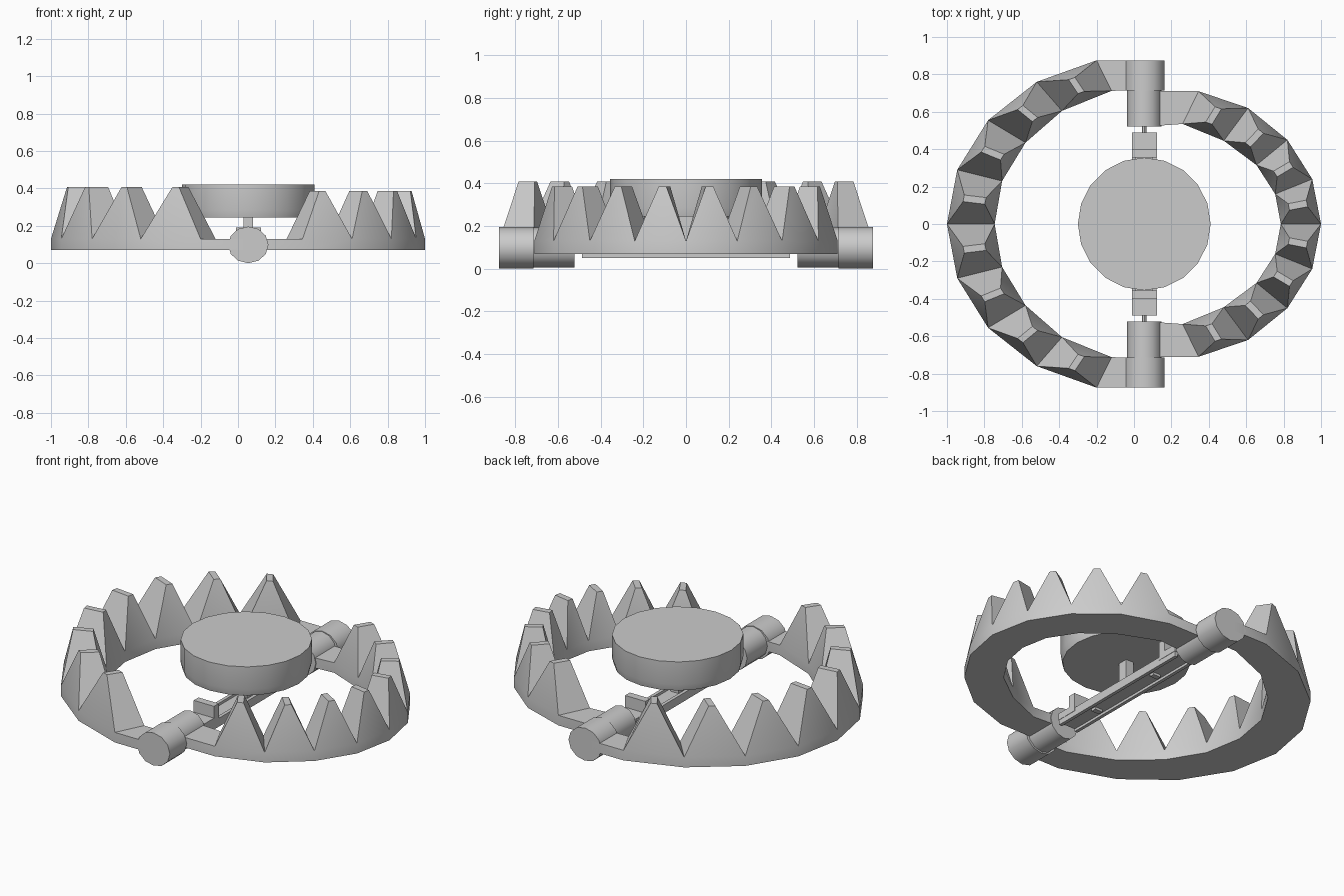
import bpy, math
from mathutils import Vector

if "Cube" in bpy.data.objects:
    bpy.data.objects.remove(bpy.data.objects["Cube"])

CX = 0.055  # hinge line


def make(name, verts, faces, angle=40):
    me = bpy.data.meshes.new(name)
    me.from_pydata([tuple(v) for v in verts], [], faces)
    ob = bpy.data.objects.new(name, me)
    bpy.context.collection.objects.link(ob)
    bpy.ops.object.select_all(action='DESELECT')
    ob.select_set(True)
    bpy.context.view_layer.objects.active = ob
    bpy.ops.object.mode_set(mode='EDIT')
    bpy.ops.mesh.select_all(action='SELECT')
    bpy.ops.mesh.normals_make_consistent(inside=False)
    bpy.ops.object.mode_set(mode='OBJECT')
    bpy.ops.object.shade_smooth_by_angle(angle=math.radians(angle))
    return ob


def box(name, x0, x1, y0, y1, z0, z1):
    v = [(x, y, z) for x in (x0, x1) for y in (y0, y1) for z in (z0, z1)]
    f = [(0, 1, 3, 2), (4, 6, 7, 5), (0, 4, 5, 1), (2, 3, 7, 6), (0, 2, 6, 4), (1, 5, 7, 3)]
    return make(name, v, f)


def lathe(name, profile, n, axis, centre):
    """Solid of revolution; profile is (radius, offset along axis)."""
    v, f = [], []
    for r, h in profile:
        for i in range(n):
            a = 2 * math.pi * i / n
            c, s = r * math.cos(a), r * math.sin(a)
            p = (c, s, h) if axis == 'Z' else (c, h, s)
            v.append(Vector(p) + Vector(centre))
    for k in range(len(profile) - 1):
        for i in range(n):
            j = (i + 1) % n
            f.append((k * n + i, k * n + j, (k + 1) * n + j, (k + 1) * n + i))
    f += [tuple(range(n)), tuple(range((len(profile) - 1) * n, len(profile) * n))]
    return make(name, v, f)


def jaw(name, outer, inner, peak, z0=0.07, z1=0.13):
    """Half ring whose segments rise into teeth; the end segments are plain arms."""
    full = lambda pts: [(x, -y) for x, y in reversed(pts[1:])] + list(pts)
    o, i = full(outer), full(inner)
    v, f = [], []
    for (ox, oy), (ix, iy) in zip(o, i):
        v += [Vector((ox, oy, z0)), Vector((ox, oy, z1)), Vector((ix, iy, z1)), Vector((ix, iy, z0))]
    n = len(o)
    for k in range(n - 1):
        a, b = 4 * k, 4 * k + 4
        f += [(a, a + 1, b + 1, b), (a + 2, a + 3, b + 3, b + 2), (a + 3, a, b, b + 3)]
        if k in (0, n - 2):
            f.append((a + 1, a + 2, b + 2, b + 1))
            continue
        # tooth: short radial ridge above the middle of the segment
        mo, mi = (v[a + 1] + v[b + 1]) / 2, (v[a + 2] + v[b + 2]) / 2
        t = (v[b + 1] - v[a + 1]).normalized() * 0.018
        p, q = mo.lerp(mi, 0.25), mo.lerp(mi, 0.72)
        p.z = q.z = peak
        s = len(v)
        v += [p - t, p + t, q + t, q - t]
        f += [(a + 1, b + 1, s + 1, s), (b + 1, b + 2, s + 2, s + 1),
              (b + 2, a + 2, s + 3, s + 2), (a + 2, a + 1, s, s + 3), (s, s + 1, s + 2, s + 3)]
    e = 4 * (n - 1)
    f += [(0, 1, 2, 3), (e, e + 1, e + 2, e + 3)]
    return make(name, v, f, 45)


# Toothed jaws
jaw("left_jaw",
    [(-1, 0), (-.945, .29), (-.78, .555), (-.52, .76), (-.2, .875), (.03, .875)],
    [(-.745, 0), (-.705, .23), (-.58, .435), (-.385, .605), (-.12, .712), (.03, .715)], 0.408)
jaw("right_jaw",
    [(1, 0), (.953, .24), (.82, .45), (.61, .62), (.345, .71), (.08, .71)],
    [(.785, 0), (.755, .16), (.655, .315), (.48, .445), (.26, .535), (.08, .522)], 0.385)

# Hinge knuckles, pins and spring clips on both sides
for side, s in (("front", -1), ("back", 1)):
    lathe(side + "_outer_knuckle", [(.108, s * .715), (.108, s * .875)], 12, 'Y', (CX, 0, .098)).scale.z = 1
    lathe(side + "_inner_knuckle", [(.093, s * .522), (.093, s * .713)], 12, 'Y', (CX, 0, .1))
    lathe(side + "_pin", [(.012, s * .46), (.012, s * .6)], 8, 'Y', (CX, 0, .1))
    ya, yb = sorted((s * .40, s * .49))
    box(side + "_clip_pad", -.012, .122, ya, yb, .08, .12)
    ya, yb = sorted((s * .355, s * .40))
    box(side + "_clip_tab", -.012, .122, ya, yb, .08, .19)
    ya, yb = sorted((s * .23, s * .26))
    box(side + "_rivet", .03, .08, ya, yb, .05, .08)

# Base channel under the plate
box("base_bar", -.01, .12, -.487, .487, .065, .085)
for nm, x in (("left_rail", -.01), ("right_rail", .1)):
    box(nm, x, x + .02, -.487, .487, .05, .1)

# Trigger plate and stem
lathe("trigger_plate", [(.345, .245), (.355, .285), (.355, .42)], 20, 'Z', (CX, 0, 0))
box("stem", .03, .08, -.03, .03, .08, .25)
for ob in bpy.data.objects:
    if ob.name.endswith("outer_knuckle"):
        for vert in ob.data.vertices:  # slightly flattened to rest on the ground
            vert.co.z = .098 + (vert.co.z - .098) * .907
